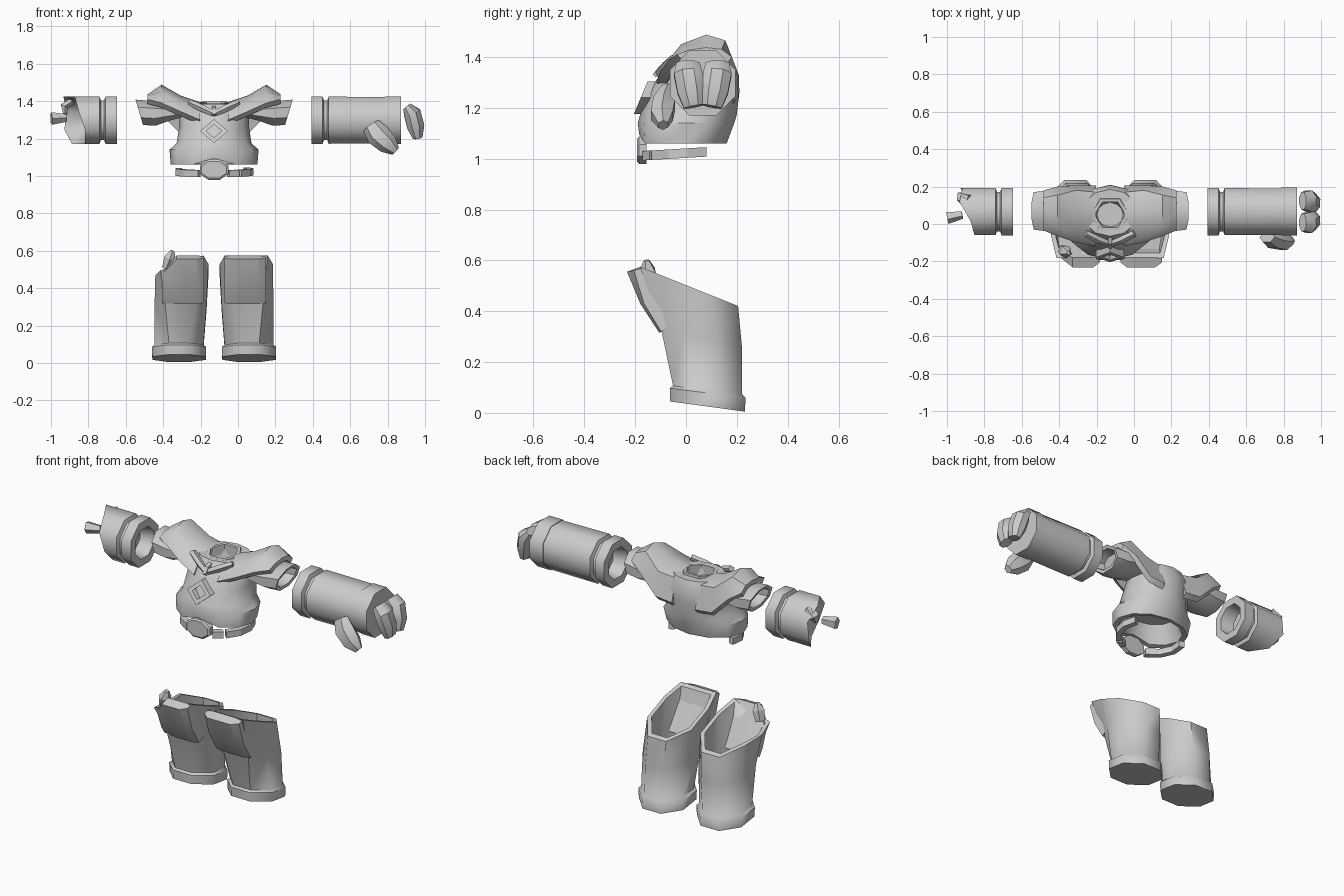
import bpy, bmesh
from math import sin, cos, pi, radians
from mathutils import Vector

if "Cube" in bpy.data.objects:
    bpy.data.objects.remove(bpy.data.objects["Cube"])

CX = -0.128  # symmetry plane of the suit; all parts are built relative to it


def ring(c, rx, ry, n=8, tilt=0.0, axis='Z', flat=True):
    """Polygonal section; flat=True puts flats (not corners) on the extremes."""
    k = 1 / cos(pi / n) if flat else 1
    out = []
    for i in range(n):
        a = 2 * pi * (i + (0.5 if flat else 0)) / n
        p, q = rx * k * cos(a), ry * k * sin(a)
        if axis == 'Z':
            out.append([c[0] + p, c[1] + q, c[2] + tilt * q])
        elif axis == 'X':
            out.append([c[0] + tilt * q, c[1] + p, c[2] + q])
        else:
            out.append([c[0] + p, c[1] + tilt * q, c[2] + q])
    return out


def loft(name, rings, s=1, smooth=50, caps=True, loop=False):
    """Skin a list of sections; s=-1 mirrors the part to the left side."""
    bm = bmesh.new()
    vs = [[bm.verts.new((CX + s * p[0], p[1], p[2])) for p in r] for r in rings]
    pairs = list(zip(vs, vs[1:])) + ([(vs[-1], vs[0])] if loop else [])
    for a, b in pairs:
        for i in range(len(a)):
            j = (i + 1) % len(a)
            bm.faces.new((a[i], a[j], b[j], b[i]))
    if caps and not loop:
        bm.faces.new(vs[0])
        bm.faces.new(vs[-1])
    bmesh.ops.recalc_face_normals(bm, faces=bm.faces)
    me = bpy.data.meshes.new(name)
    bm.to_mesh(me)
    bm.free()
    o = bpy.data.objects.new(name, me)
    bpy.context.collection.objects.link(o)
    if smooth:
        bpy.ops.object.select_all(action='DESELECT')
        o.select_set(True)
        bpy.context.view_layer.objects.active = o
        bpy.ops.object.shade_smooth_by_angle(angle=radians(smooth))
    return o


def tube(name, path, radii, n=6, s=1, smooth=0):
    """Faceted limb along a path; radii = (half width in y, half depth)."""
    P = [Vector(p) for p in path]
    rings = []
    for i, p in enumerate(P):
        t = (P[min(i + 1, len(P) - 1)] - P[max(i - 1, 0)]).normalized()
        side = (Vector((0, 1, 0)) - t * t.y).normalized()
        up = t.cross(side)
        a, b = radii[i]
        rings.append([p + side * a * cos(2 * pi * (k + .5) / n) + up * b * sin(2 * pi * (k + .5) / n)
                      for k in range(n)])
    return loft(name, rings, s, smooth)


# Boots: sole band, leaning shaft, slanted open top, front plate
for s, side in ((1, 'right'), (-1, 'left')):
    u = 0.187
    rings = [ring((u, .085, .025), .143, .147, tilt=-.135),
             ring((u, .085, .078), .145, .149, tilt=-.13),
             ring((u, .085, .09), .131, .136, tilt=-.12),
             ring((u - .008, .06, .30), .139, .160, tilt=-.25),
             ring((u - .015, .012, .4975), .142, .193, tilt=-.40),
             ring((u - .015, .012, .4975), .120, .168, tilt=-.40),
             ring((u - .008, .06, .25), .112, .128, tilt=-.2)]
    for r, w in zip(rings[3:], (.085, .115, .095, .07)):   # squarer front
        mid = (r[5][0] + r[6][0]) / 2
        r[5][0], r[6][0] = mid - w, mid + w
    if s < 0:                                              # broken rim
        for r in rings[4:6]:
            r[6][2] -= .08
            r[7][2] -= .06
    loft('boot_' + side, rings, s, 50)
    full = [(-.05, .34), (-.105, .315), (-.18, .43), (-.232, .555), (-.18, .575)]
    soft = [(-.05, .34), (-.098, .32), (-.165, .43), (-.205, .56), (-.17, .57)]
    torn = [(-.05, .34), (-.098, .32), (-.125, .36), (-.17, .475), (-.145, .48)]
    secs = [[(x, y, z) for y, z in prof] for x, prof in
            ((.055, soft), (.09, full), (.165, full), (.24, full) if s > 0 else (.2, full),
             (.278, torn if s < 0 else soft))]
    loft('boot_plate_' + side, secs, s, 25)
tube('boot_shard', [(.255, -.14, .505), (.235, -.15, .56), (.222, -.155, .60)],
     [(.03, .025), (.035, .033), (.012, .012)], 5, -1)

# Forearms: wrist ring, groove, barrel; the left one is broken off
base = [(.60, .07), (.52, .084), (.52, .127), (.58, .127), (.588, .106),
        (.605, .106), (.613, .126)]
AY, AZ = .066, 1.298
arm = [ring((x, AY, AZ), r, r, axis='X') for x, r in base]
end = [ring((x, AY, AZ), r, r, axis='X') for x, r in
       ((.915, .124), (.915, .128), (1.0, .128))]
loft('forearm_right', arm + end, 1, 50)
jag, inner = ring((0, AY, AZ), .126, .126, axis='X'), ring((.69, AY, AZ), .085, .085, axis='X')
for v, x in zip(jag, (.79, .805, .745, .725, .69, .69, .76, .80)):
    v[0] = x
loft('forearm_left_broken', arm + [jag, inner], -1, 50)

# Right hand: two curled fingers and a thumb
for nm, y0, y1 in (('front', .008, .032), ('back', .124, .1)):
    tube('finger_' + nm, [(1.03, y0, 1.372), (1.06, y0, 1.335), (1.078, (y0 + y1) / 2, 1.265), (1.088, y1, 1.205)],
         [(.05, .026), (.06, .05), (.058, .05), (.044, .028)], 8, 1, 35)
tube('thumb', [(.84, -.07, 1.27), (.875, -.085, 1.22), (.93, -.095, 1.17), (.97, -.09, 1.132)],
     [(.03, .05), (.05, .064), (.05, .055), (.022, .026)], 6, 1, 35)

# Left hand shards
tube('hand_shard_outer', [(.79, .05, 1.31), (.87, .035, 1.307)], [(.022, .022), (.035, .035)], 5, -1)
tube('hand_shard_upper', [(.755, .13, 1.40), (.80, .14, 1.37), (.795, .12, 1.33)],
     [(.03, .02), (.035, .024), (.015, .012)], 5, -1)

# Torso: hollow underneath, flared hem, sunken neck hole
prof = [(1.17, .01, .15, .13), (1.065, -.01, .20, .145), (1.06, -.012, .232, .172),
        (1.14, 0, .238, .19), (1.175, .01, .20, .190), (1.26, .03, .187, .18),
        (1.33, .053, .185, .155), (1.385, .06, .15, .125), (1.385, .05, .085, .08), (1.32, .05, .07, .065)]
rings = [ring((0, cy, z), rx, ry, 12, flat=False) for z, cy, rx, ry in prof]
for r in rings[1:3]:
    r[9][2] += .035
loft('torso', rings, 1, 40)

# Neck collar
loft('neck_collar', [ring((0, .05, z), r, r * .95, 6, flat=False, tilt=.08) for r, z in
                     ((.08, 1.34), (.108, 1.35), (.103, 1.392), (.082, 1.392))], 1, 0, loop=True)

# Flared shoulder shells, lapels and sleeve stubs
arch = [(.075, [(-.118, 1.30), (-.07, 1.36), (.07, 1.395), (.17, 1.37), (.207, 1.24)]),
        (.18, [(-.10, 1.345), (-.055, 1.395), (.08, 1.43), (.18, 1.385), (.207, 1.25)]),
        (.28, [(-.065, 1.39), (-.02, 1.45), (.08, 1.488), (.155, 1.465), (.20, 1.35)]),
        (.355, [(-.035, 1.41), (.01, 1.427), (.08, 1.437), (.14, 1.43), (.18, 1.40)])]
for s, side in ((1, 'right'), (-1, 'left')):
    secs = []
    for x, pts in arch:
        low = [(.08 + (y - .08) * .82, z - .025) for y, z in reversed(pts)]
        secs.append([(x, y, z) for y, z in pts + low])
    loft('shoulder_shell_' + side, secs, s, 45)
    tube('lapel_' + side, [(.006, -.105, 1.335), (.06, -.085, 1.36), (.13, -.05, 1.392)],
         [(.016, .016), (.02, .02), (.02, .018)], 5, s)
    sl = ((.16, 1.345, .10, .03, 0), (.24, 1.338, .113, .042, .1), (.325, 1.335, .11, .066, .2),
          (.40, 1.34, .10, .068, .3), (.395, 1.34, .08, .05, .3), (.34, 1.34, .07, .04, .3))
    loft('sleeve_' + side, [ring((x, .07, z), a, b, axis='X', tilt=t) for x, z, a, b, t in sl], s, 50)
tube('collar_clasp', [(0, -.125, 1.325), (0, -.10, 1.352), (0, -.05, 1.37)],
     [(.012, .014), (.018, .016), (.014, .014)], 4)

# Diamond chest frame, leaning with the chest
loft('chest_diamond', [ring((0, y, 1.24), r, r * .85, 4, .42, 'Y', False) for r, y in
                       ((.075, -.14), (.075, -.178), (.042, -.178), (.042, -.14))], 1, 0, loop=True)

# Belt: buckle and torn strap pieces on an ellipse
loft('belt_buckle', [ring((0, y, 1.033), a, b, 8, axis='Y') for y, a, b in
                     ((-.155, .076, .054), (-.185, .076, .054), (-.192, .066, .045))], 1, 0)


def strap(name, a0, a1, n):
    secs = []
    for i in range(n + 1):
        a = radians(a0 + (a1 - a0) * i / n)
        secs.append([(r * cos(a), -.005 + (r - .03) * sin(a), z + .06 * (r - .03) * sin(a))
                     for r, z in ((.178, 1.003), (.211, 1.003), (.211, 1.04), (.178, 1.04))])
    loft(name, secs, 1, 0)


strap('belt_strap_small', -67, -50, 1)
strap('belt_strap_right', -46, 28, 3)
strap('belt_strap_left', 180 - 15, 180 + 66, 3)
